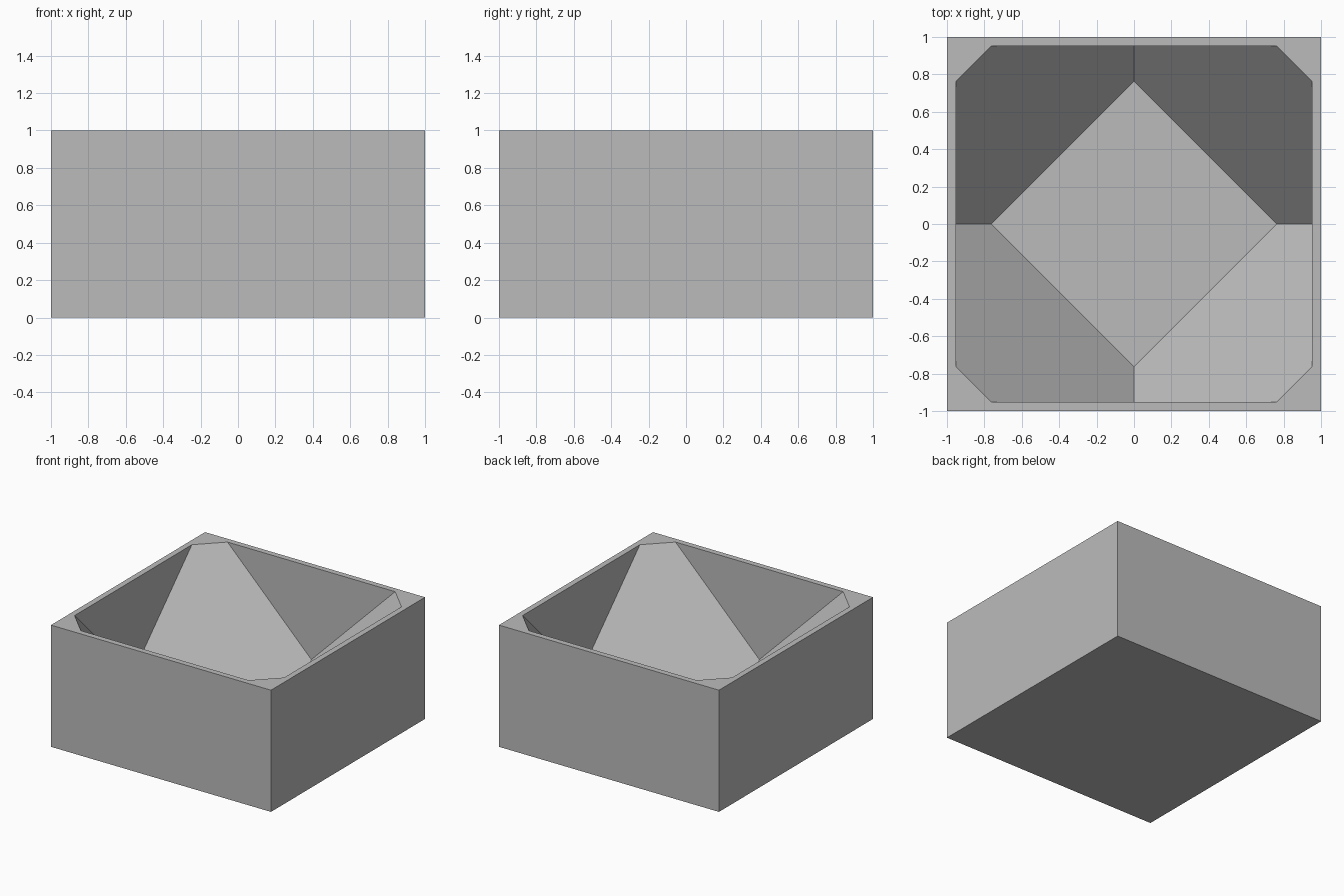
import bpy, bmesh
from mathutils import Vector, Matrix

cube = bpy.data.objects.get("Cube")
if cube:
    bpy.data.objects.remove(cube, do_unlink=True)

WALL = 1 / 21            # wall and floor thickness
INNER = 1 - WALL         # half width of the recess
FLAT = INNER * 0.8       # reach of the diamond floor, start of corner cuts

grey = bpy.data.materials.new("plain_grey")
grey.use_nodes = True
colour = (0.5, 0.5, 0.5, 1)
grey.diffuse_color = colour
grey.node_tree.nodes["Principled BSDF"].inputs["Base Color"].default_value = colour


def block(bm, half, z0, z1):
    """Add a square block to a bmesh."""
    place = Matrix.Translation((0, 0, (z0 + z1) / 2)) @ Matrix.Diagonal((2 * half, 2 * half, z1 - z0, 1))
    bmesh.ops.create_cube(bm, size=1, matrix=place)


def to_object(bm, name):
    bmesh.ops.recalc_face_normals(bm, faces=bm.faces)
    mesh = bpy.data.meshes.new(name)
    bm.to_mesh(mesh)
    bm.free()
    mesh.materials.append(grey)
    obj = bpy.data.objects.new(name, mesh)
    bpy.context.collection.objects.link(obj)
    return obj


# Outer square box
bm = bmesh.new()
block(bm, 1, 0, 1)
box = to_object(bm, "square_basin")

# Recess: a block whose four lower corners are sliced off at a slope
bm = bmesh.new()
block(bm, INNER, WALL, 1.1)
for sx in (-1, 1):
    for sy in (-1, 1):
        cut = bmesh.ops.bisect_plane(
            bm, geom=bm.verts[:] + bm.edges[:] + bm.faces[:], dist=1e-6,
            plane_co=Vector((sx * FLAT, 0, WALL)), plane_no=Vector((sx, sy, -1)),
            clear_outer=True)
        rim = [e for e in cut["geom_cut"] if isinstance(e, bmesh.types.BMEdge)]
        bmesh.ops.contextual_create(bm, geom=rim)
recess = to_object(bm, "recess_cutter")
recess.hide_render = True

# Carve the recess out of the box
carve = box.modifiers.new("carve_recess", "BOOLEAN")
carve.operation = "DIFFERENCE"
carve.solver = "EXACT"
carve.object = recess
bpy.context.view_layer.objects.active = box
bpy.ops.object.modifier_apply(modifier=carve.name)
bpy.data.objects.remove(recess, do_unlink=True)
